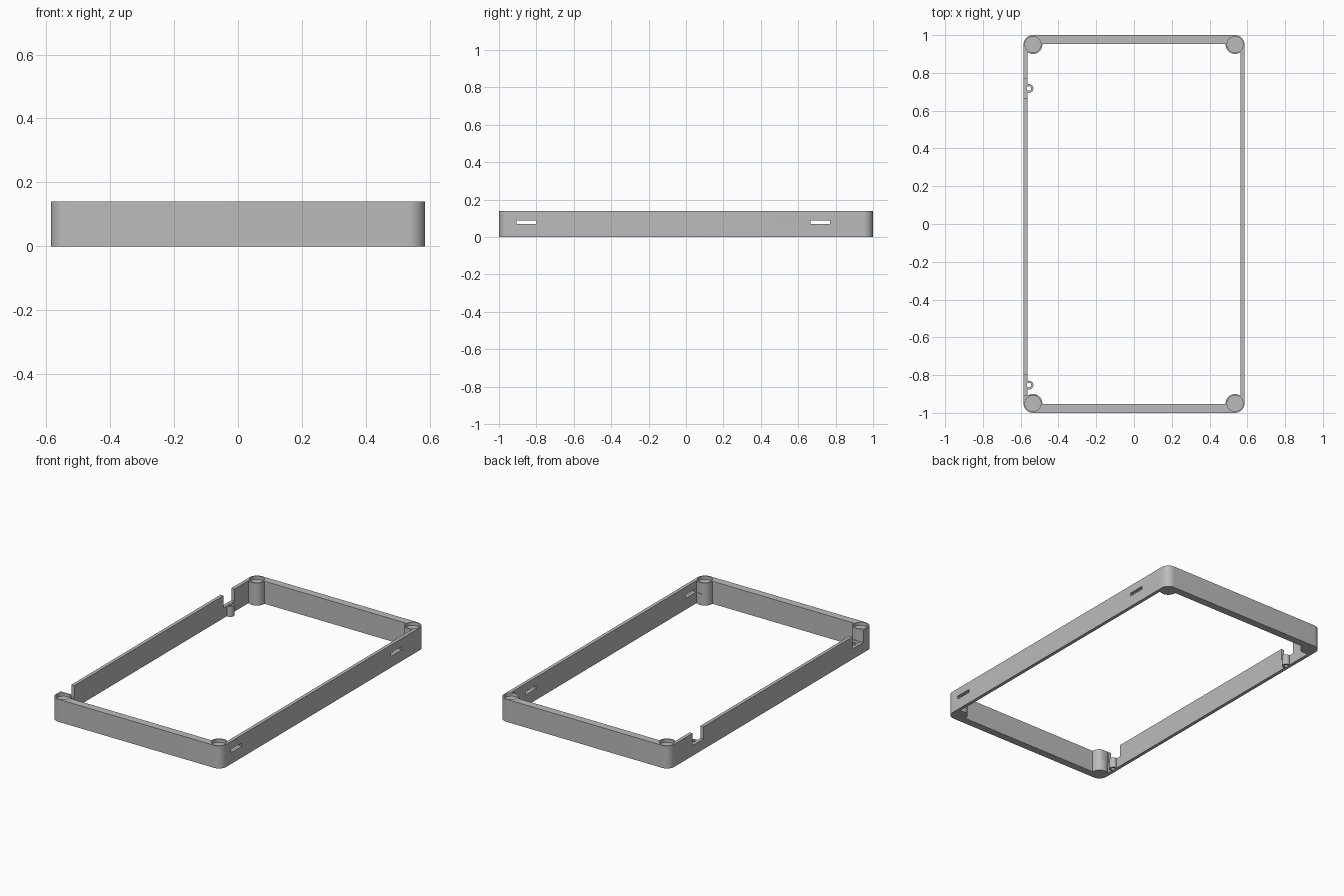
import bpy
import math

HX, HY, H, R = 0.585, 1.0, 0.14, 0.05   # half width, half length, height, corner radius
NOTCH_FLOOR = 0.065

old = bpy.data.objects.get("Cube")
if old:
    bpy.data.objects.remove(old, do_unlink=True)

grey = bpy.data.materials.new("light grey")
grey.use_nodes = True
colour = (0.5, 0.5, 0.5, 1)
grey.diffuse_color = colour
grey.node_tree.nodes["Principled BSDF"].inputs["Base Color"].default_value = colour


def box(name, x0, x1, y0, y1, z0, z1):
    bpy.ops.mesh.primitive_cube_add(
        size=1, location=((x0 + x1) / 2, (y0 + y1) / 2, (z0 + z1) / 2))
    ob = bpy.context.object
    ob.name = name
    ob.scale = (x1 - x0, y1 - y0, z1 - z0)
    bpy.ops.object.transform_apply(location=True, rotation=False, scale=True)
    return ob


def rod(name, x, y, r, z0, z1, sides=48):
    bpy.ops.mesh.primitive_cylinder_add(
        vertices=sides, radius=r, depth=z1 - z0, location=(x, y, (z0 + z1) / 2))
    ob = bpy.context.object
    ob.name = name
    return ob


def cut(target, tool):
    """Subtract the tool from the target and discard the tool."""
    mod = target.modifiers.new("cut", "BOOLEAN")
    mod.operation = "DIFFERENCE"
    mod.solver = "EXACT"
    mod.object = tool
    bpy.context.view_layer.objects.active = target
    bpy.ops.object.modifier_apply(modifier=mod.name)
    bpy.data.objects.remove(tool, do_unlink=True)


corners = [(sx * (HX - R), sy * (HY - R)) for sx in (-1, 1) for sy in (-1, 1)]
latches = [(0.665, 0.77), (-0.905, -0.8)]

# Slab with rounded vertical corners
frame = box("frame", -HX, HX, -HY, HY, 0, H)
bevel = frame.modifiers.new("round", "BEVEL")
bevel.width = R
bevel.segments = 12
bevel.limit_method = "WEIGHT"
weights = frame.data.attributes.new("bevel_weight_edge", "FLOAT", "EDGE")
for edge in frame.data.edges:
    a, b = (frame.data.vertices[i].co for i in edge.vertices)
    weights.data[edge.index].value = 1.0 if abs(a.z - b.z) > H / 2 else 0.0
bpy.context.view_layer.objects.active = frame
bpy.ops.object.modifier_apply(modifier="round")

# Central opening that leaves corner posts and screw tubes standing
opening = box("opening", -0.564, 0.564, -0.953, 0.953, -0.1, 0.3)
for x, y in corners:
    cut(opening, rod("post", x, y, R, -0.2, 0.4))
for y0, y1 in latches:
    cut(opening, rod("tube", -0.556, (y0 + y1) / 2, 0.023, -0.2, 0.4, 32))
cut(frame, opening)

# Round blind pockets in the posts
for x, y in corners:
    cut(frame, rod("pocket", x, y, 0.042, H - 0.02, 0.3))

# Notches and screw holes in one long wall, slots in the other
for y0, y1 in latches:
    cut(frame, box("notch", -0.7, -0.5, y0, y1, NOTCH_FLOOR, 0.3))
    cut(frame, rod("screw_hole", -0.556, (y0 + y1) / 2, 0.012, -0.1, 0.3, 32))
    cut(frame, box("slot", 0.5, 0.7, y0, y1, 0.07, 0.09))

frame.data.materials.clear()
frame.data.materials.append(grey)
for poly in frame.data.polygons:
    poly.material_index = 0
bpy.ops.object.select_all(action="DESELECT")
frame.select_set(True)
bpy.context.view_layer.objects.active = frame
bpy.ops.object.shade_smooth_by_angle(angle=math.radians(30))
